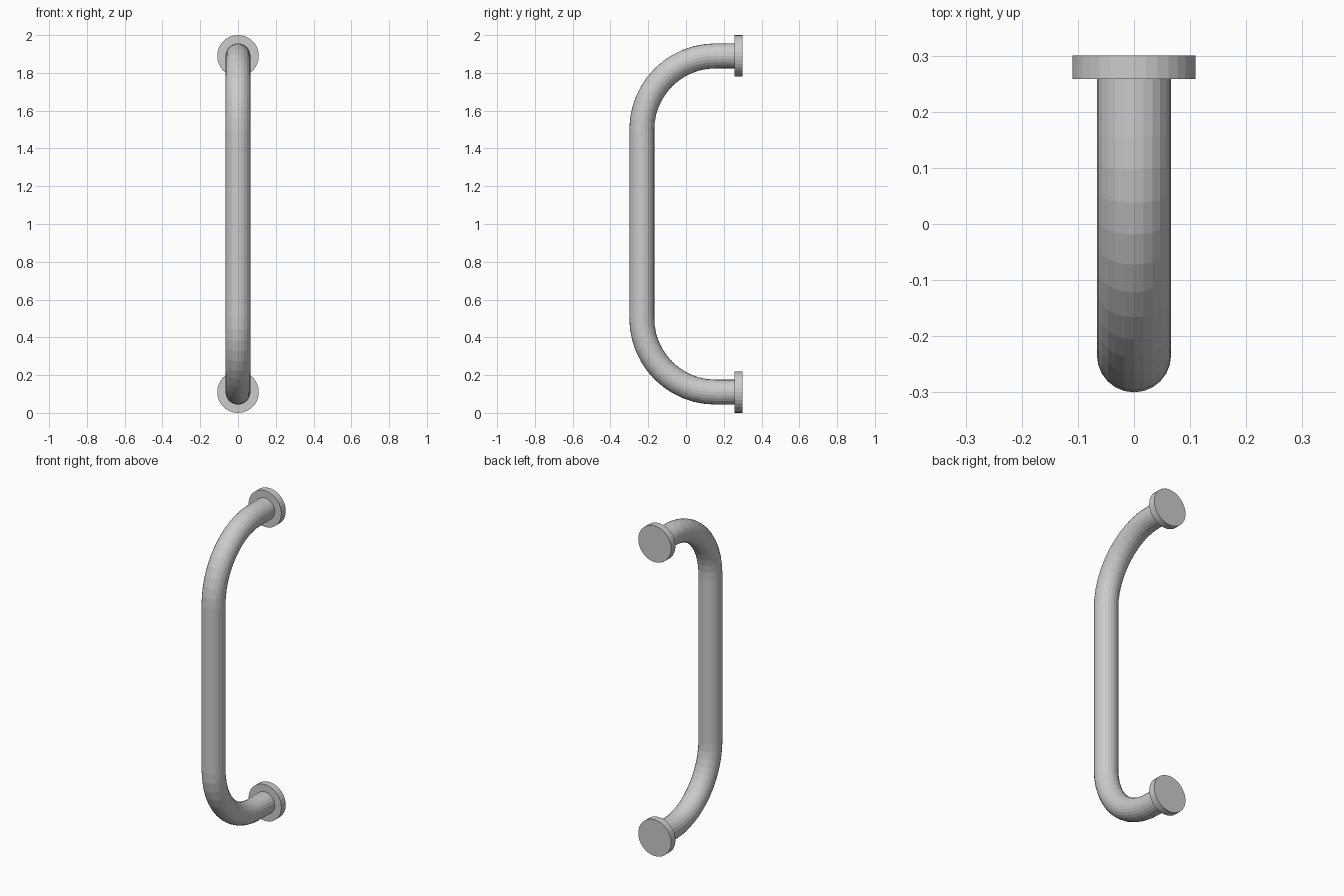
import bpy, bmesh, math

if "Cube" in bpy.data.objects:
    bpy.data.objects.remove(bpy.data.objects["Cube"])

TUBE_R, BEND_R = 0.066, 0.39
SIDES, STEPS = 24, 12
BAR_Y, END_Z, MID_Z = -0.234, 0.11, 1.0
FLANGE_R, FLANGE_FRONT, FLANGE_BACK = 0.11, 0.258, 0.30


def grip_path():
    # (y, z, angle of the ring) from upper straight end down to the lower end
    cy = BAR_Y + BEND_R
    lower = [(BAR_Y, MID_Z, 0.0)]
    for i in range(STEPS + 1):
        a = math.pi / 2 * i / STEPS
        lower.append((cy - BEND_R * math.cos(a),
                      END_Z + BEND_R - BEND_R * math.sin(a), a))
    lower.append((FLANGE_FRONT + 0.005, END_Z, math.pi / 2))
    upper = [(y, 2 * MID_Z - z, -a) for y, z, a in reversed(lower[1:])]
    return upper + lower


# bent tube grip
bm = bmesh.new()
rings = []
for y, z, a in grip_path():
    ring = []
    for k in range(SIDES):
        t = 2 * math.pi * k / SIDES
        r = TUBE_R * math.cos(t)
        ring.append(bm.verts.new((TUBE_R * math.sin(t),
                                  y - r * math.cos(a), z - r * math.sin(a))))
    rings.append(ring)
for p, q in zip(rings, rings[1:]):
    for k in range(SIDES):
        n = (k + 1) % SIDES
        bm.faces.new((p[k], p[n], q[n], q[k]))
bm.faces.new(rings[0])
bm.faces.new(rings[-1])
bmesh.ops.recalc_face_normals(bm, faces=bm.faces)
mesh = bpy.data.meshes.new("grip_tube")
bm.to_mesh(mesh)
bm.free()
bpy.context.collection.objects.link(bpy.data.objects.new("grip_tube", mesh))

# round mounting flanges
for name, z in (("lower_flange", END_Z), ("upper_flange", 2 * MID_Z - END_Z)):
    bpy.ops.mesh.primitive_cylinder_add(
        vertices=32, radius=FLANGE_R, depth=FLANGE_BACK - FLANGE_FRONT,
        location=(0, (FLANGE_FRONT + FLANGE_BACK) / 2, z),
        rotation=(math.pi / 2, 0, 0))
    bpy.context.object.name = name
